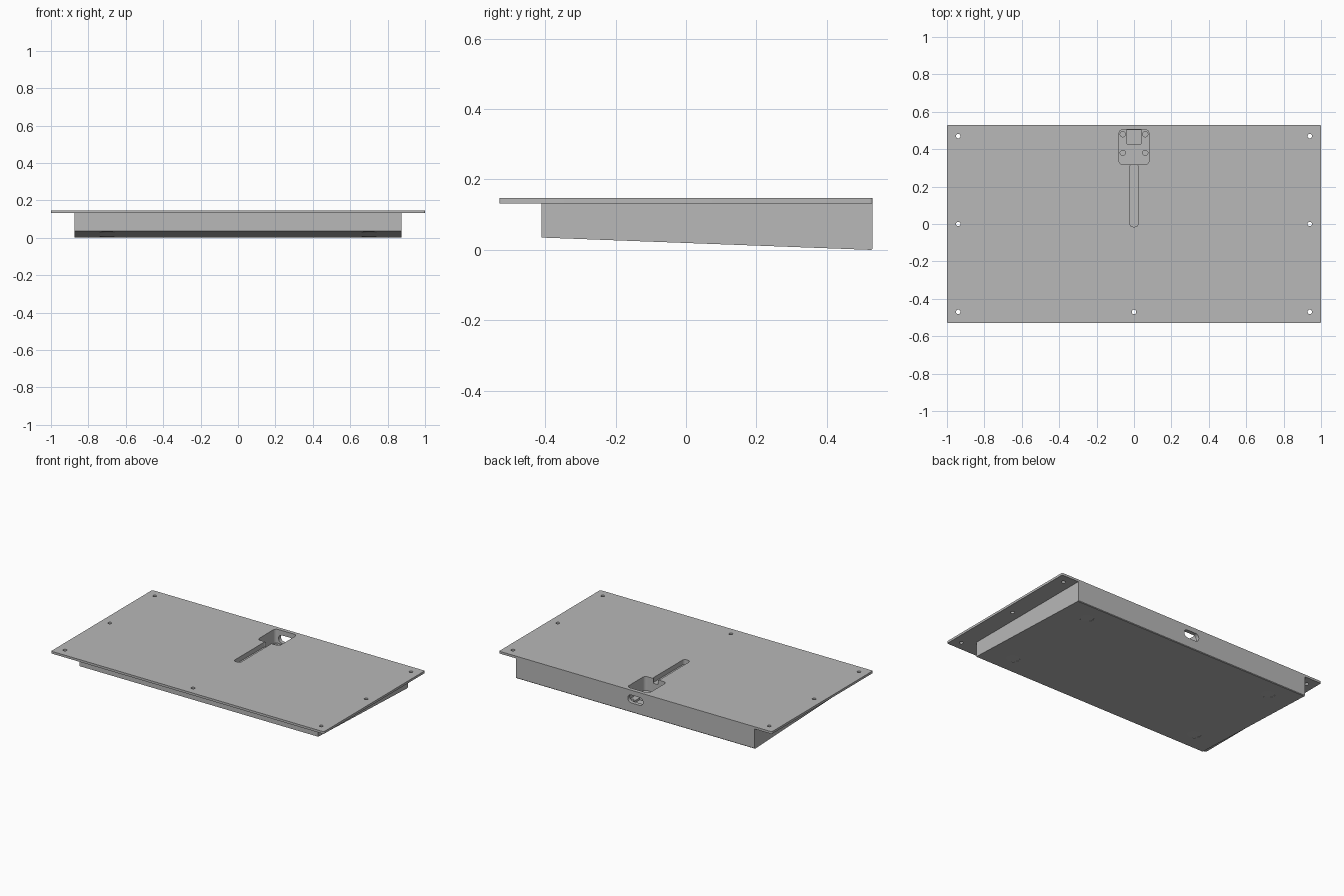
import bpy, bmesh, math
from mathutils import Matrix

if "Cube" in bpy.data.objects:
    bpy.data.objects.remove(bpy.data.objects["Cube"], do_unlink=True)

grey = bpy.data.materials.new("satin_grey")
grey.use_nodes = True
colour = (0.48, 0.48, 0.48, 1)
grey.diffuse_color = colour
grey.node_tree.nodes["Principled BSDF"].inputs["Base Color"].default_value = colour

TOP, PLATE_BOTTOM = 0.147, 0.132
DEPTH = 0.53


def prism(name, outline, low, high, matrix=None):
    """Extrude a closed 2D outline between two heights."""
    bm = bmesh.new()
    face = bm.faces.new([bm.verts.new((x, y, low)) for x, y in outline])
    ext = bmesh.ops.extrude_face_region(bm, geom=[face])
    moved = [v for v in ext["geom"] if isinstance(v, bmesh.types.BMVert)]
    bmesh.ops.translate(bm, verts=moved, vec=(0, 0, high - low))
    if matrix:
        bm.transform(matrix)
    bmesh.ops.recalc_face_normals(bm, faces=bm.faces)
    mesh = bpy.data.meshes.new(name)
    bm.to_mesh(mesh)
    bm.free()
    obj = bpy.data.objects.new(name, mesh)
    bpy.context.collection.objects.link(obj)
    mesh.materials.append(grey)
    return obj


def rounded(cx, cy, half_w, half_h, radius, steps=6):
    """Rounded rectangle outline; a full radius gives a circle."""
    points = []
    for k, (sx, sy) in enumerate([(1, 1), (-1, 1), (-1, -1), (1, -1)]):
        for i in range(steps + 1):
            a = (k + i / steps) * math.pi / 2
            p = (cx + sx * (half_w - radius) + radius * math.cos(a),
                 cy + sy * (half_h - radius) + radius * math.sin(a))
            if not points or math.dist(p, points[-1]) > 1e-5:
                points.append(p)
    if math.dist(points[0], points[-1]) < 1e-5:
        points.pop()
    return points


def circle(cx, cy, r):
    return rounded(cx, cy, r, r, r)


def combine(target, tool, operation):
    mod = target.modifiers.new(tool.name, 'BOOLEAN')
    mod.object, mod.operation, mod.solver = tool, operation, 'EXACT'
    bpy.context.view_layer.objects.active = target
    bpy.ops.object.modifier_apply(modifier=mod.name)
    bpy.data.objects.remove(tool, do_unlink=True)


# Thin mounting plate with a wedge-shaped box beneath it
housing = prism("housing", rounded(0, 0, 1, DEPTH, 0.008), PLATE_BOTTOM, TOP)
side_to_x = Matrix(((0, 0, 1, 0), (1, 0, 0, 0), (0, 1, 0, 0), (0, 0, 0, 1)))
wedge_profile = [(-0.41, 0.035), (DEPTH - 0.004, 0), (DEPTH, 0.004),
                 (DEPTH, 0.138), (-0.41, 0.138)]
combine(housing, prism("wedge_box", wedge_profile, -0.875, 0.875, side_to_x), 'UNION')

# Each cut: outline, floor, ceiling
POCKET_FLOOR = 0.055
cuts = [
    (rounded(0, 0.153, 0.024, 0.168, 0.02), 0.115, 0.2),
    (rounded(0, 0.411, 0.08, 0.094, 0.022), POCKET_FLOOR, 0.2),
    (rounded(0, 0.466, 0.04, 0.0375, 0.003), 0.042, 0.1),
]
for side in (-1, 1):
    cuts += [(circle(side * 0.94, y, 0.012), 0.1, 0.2) for y in (-0.47, 0, 0.47)]
    cuts += [(circle(side * 0.06, y, 0.014), 0.035, 0.1) for y in (0.38, 0.48)]
    # Level foot seats in the sloping underside
    for y in (-0.28, 0.40):
        seat = 0.035 - (y + 0.41 - 0.045) * 0.0373
        cuts.append((circle(side * 0.70, y, 0.042), -0.05, seat))
cuts.append((circle(0, -0.47, 0.012), 0.1, 0.2))
for outline, low, high in cuts:
    combine(housing, prism("cutter", outline, low, high), 'DIFFERENCE')

# Cable opening through the back wall into the pocket
upright = Matrix.Rotation(math.pi / 2, 4, 'X')
opening = prism("cable_opening", rounded(0, 0.089, 0.056, 0.026, 0.025), -0.6, -0.48, upright)
combine(housing, opening, 'DIFFERENCE')

# Flat faces with smooth small curves
bpy.ops.object.select_all(action='DESELECT')
housing.select_set(True)
bpy.context.view_layer.objects.active = housing
bpy.ops.object.shade_smooth_by_angle(angle=math.radians(30))
